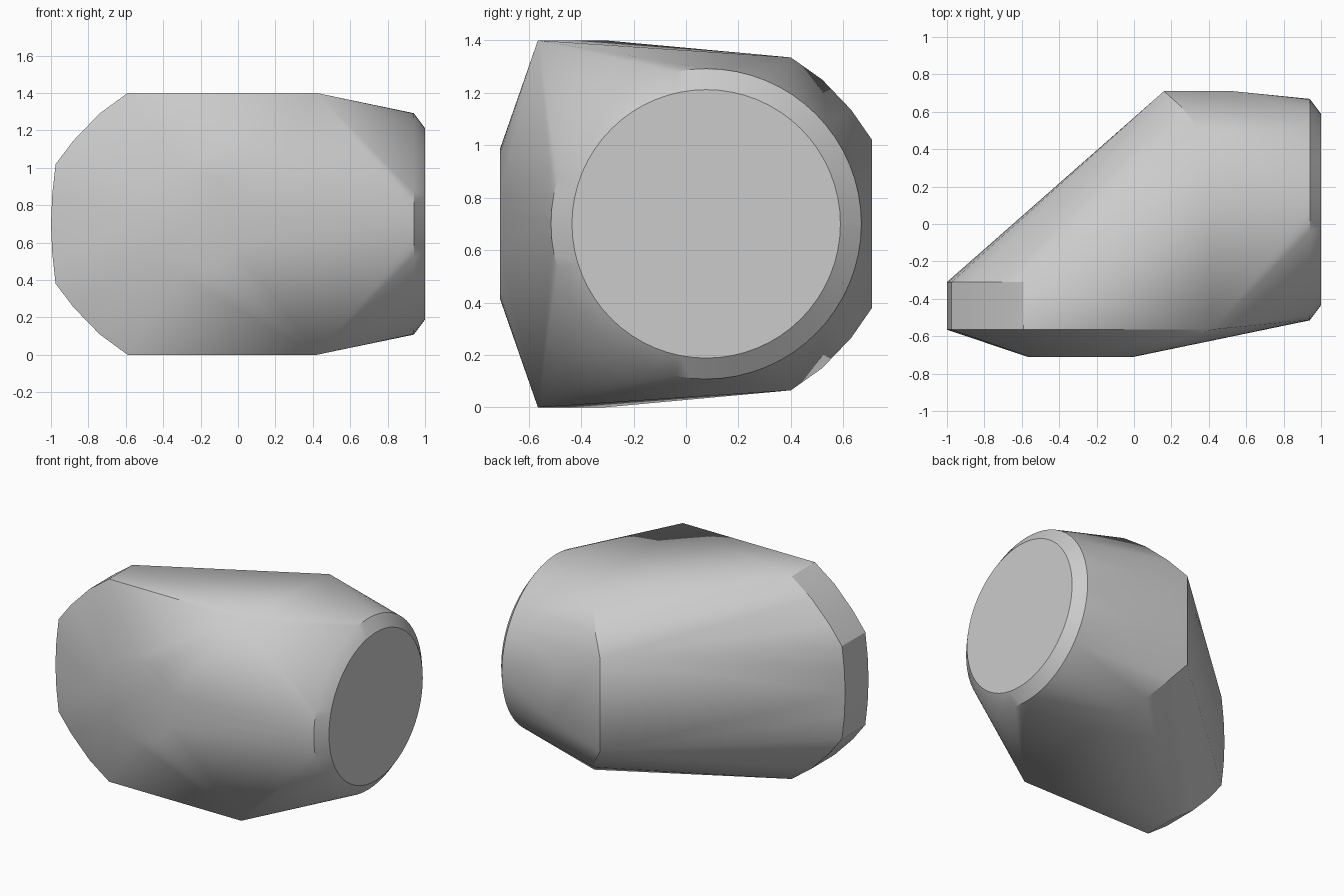
import bpy, bmesh, math

cube = bpy.data.objects.get("Cube")
if cube:
    bpy.data.objects.remove(cube, do_unlink=True)

MID = 0.7  # height of the horizontal symmetry plane

grey = bpy.data.materials.new("plain_grey")
grey.use_nodes = True
colour = (0.6, 0.6, 0.6, 1)
grey.diffuse_color = colour
grey.node_tree.nodes["Principled BSDF"].inputs["Base Color"].default_value = colour


def ring(count, radius):
    """Pairs of offsets around a circle."""
    for i in range(count):
        a = 2 * math.pi * i / count
        yield radius * math.cos(a), radius * math.sin(a)


points = []

# Round end cap with its chamfer
for x, radius in ((1.0, 0.512), (0.94, 0.592)):
    points += [(x, 0.077 + u, v) for u, v in ring(64, radius)]

# Flat round boss on the front
points += [(-0.285 + u, -0.71, v) for u, v in ring(32, 0.285)]

# Upper half of the rest, mirrored below the symmetry plane
flank = [(-1.0, 0), (-0.993, 0.16), (-0.975, 0.32), (-0.88, 0.445), (-0.74, 0.59), (-0.59, 0.7)]
upper = [(x, y, z) for x, z in flank for y in (-0.565, -0.31)]
upper += [(0.42, -0.565, 0.7)]                         # front corner
upper += [(0.16, 0.71, 0.32), (0.53, 0.71, 0.2)]       # back edge
upper += [(0.25, 0.63, 0.435), (0.34, 0.52, 0.55), (0.42, 0.4, 0.635)]  # back shoulder
points += [(x, y, s * z) for x, y, z in upper for s in (1, -1)]

# Skin all the outlines into one solid body
bm = bmesh.new()
for x, y, z in points:
    bm.verts.new((x, y, z + MID))
bmesh.ops.remove_doubles(bm, verts=bm.verts, dist=0.0005)
hull = bmesh.ops.convex_hull(bm, input=bm.verts)
spare = {g for g in hull["geom_interior"] + hull["geom_unused"] if isinstance(g, bmesh.types.BMVert)}
bmesh.ops.delete(bm, geom=list(spare), context="VERTS")
bmesh.ops.dissolve_limit(bm, angle_limit=math.radians(0.5), verts=bm.verts, edges=bm.edges)
bmesh.ops.recalc_face_normals(bm, faces=bm.faces)

mesh = bpy.data.meshes.new("body")
bm.to_mesh(mesh)
bm.free()
mesh.materials.append(grey)
body = bpy.data.objects.new("body", mesh)
bpy.context.collection.objects.link(body)

bpy.ops.object.select_all(action="DESELECT")
body.select_set(True)
bpy.context.view_layer.objects.active = body
bpy.ops.object.shade_smooth_by_angle(angle=math.radians(30))
